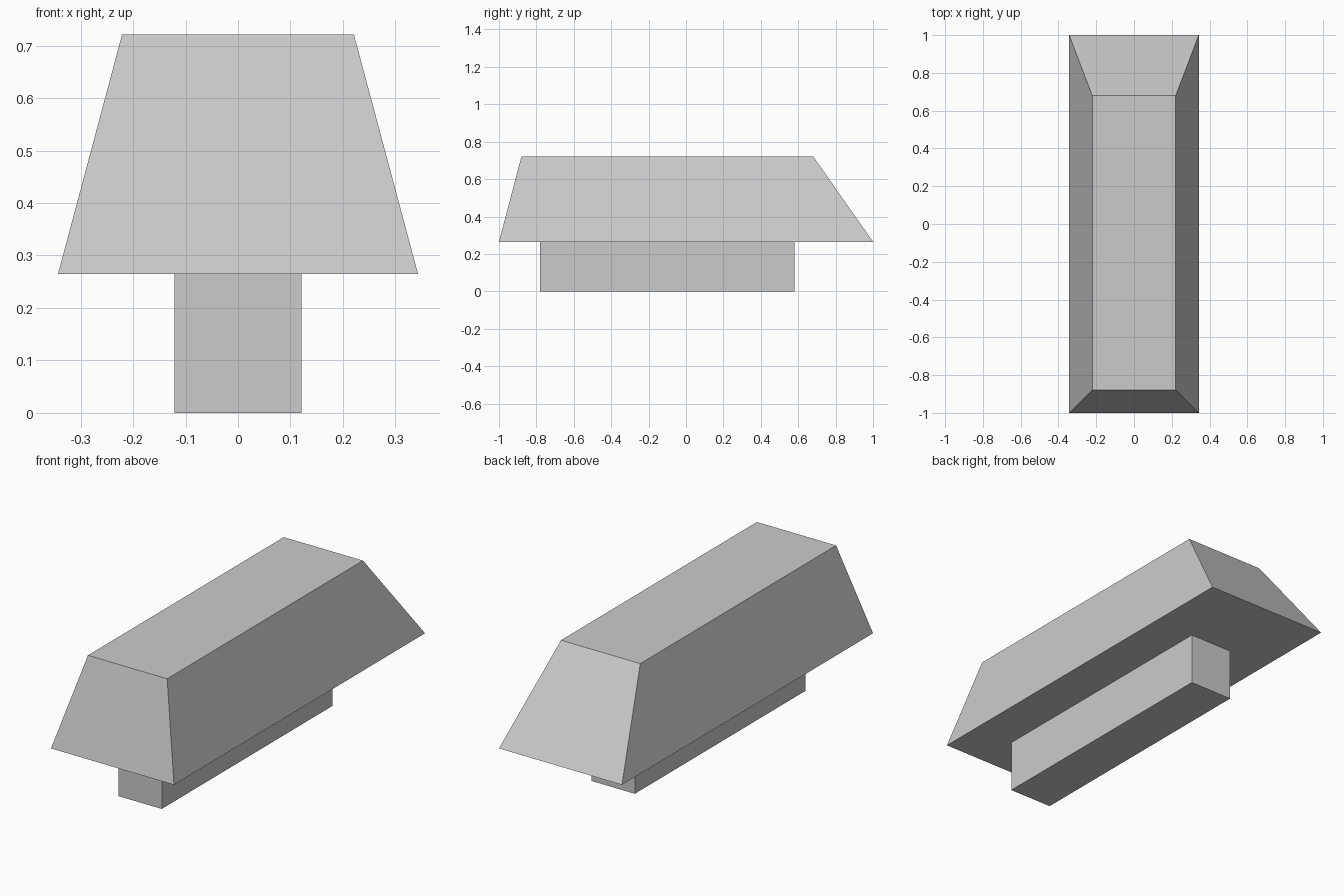
import bpy
import bmesh

default = bpy.data.objects.get("Cube")
if default:
    bpy.data.objects.remove(default, do_unlink=True)

GREY = (0.6, 0.6, 0.6, 1.0)
grey = bpy.data.materials.new("plain grey")
grey.use_nodes = True
grey.diffuse_color = GREY
grey.node_tree.nodes["Principled BSDF"].inputs["Base Color"].default_value = GREY


def frustum(name, bottom, top):
    """Box between two rectangles, each given as (half width, y front, y back, z)."""
    bm = bmesh.new()
    bmesh.ops.create_cube(bm, size=2)
    for v in bm.verts:
        half, front, back, z = top if v.co.z > 0 else bottom
        v.co = (half * v.co.x, back if v.co.y > 0 else front, z)
    mesh = bpy.data.meshes.new(name)
    bm.to_mesh(mesh)
    bm.free()
    mesh.materials.append(grey)
    obj = bpy.data.objects.new(name, mesh)
    bpy.context.collection.objects.link(obj)
    return obj


# Narrow upright base
frustum("base_block", (0.121, -0.78, 0.58, 0), (0.121, -0.78, 0.58, 0.265))

# Wide body with sloping sides and a longer slope at the back
frustum("tapered_body", (0.343, -1, 1, 0.265), (0.221, -0.88, 0.68, 0.721))
